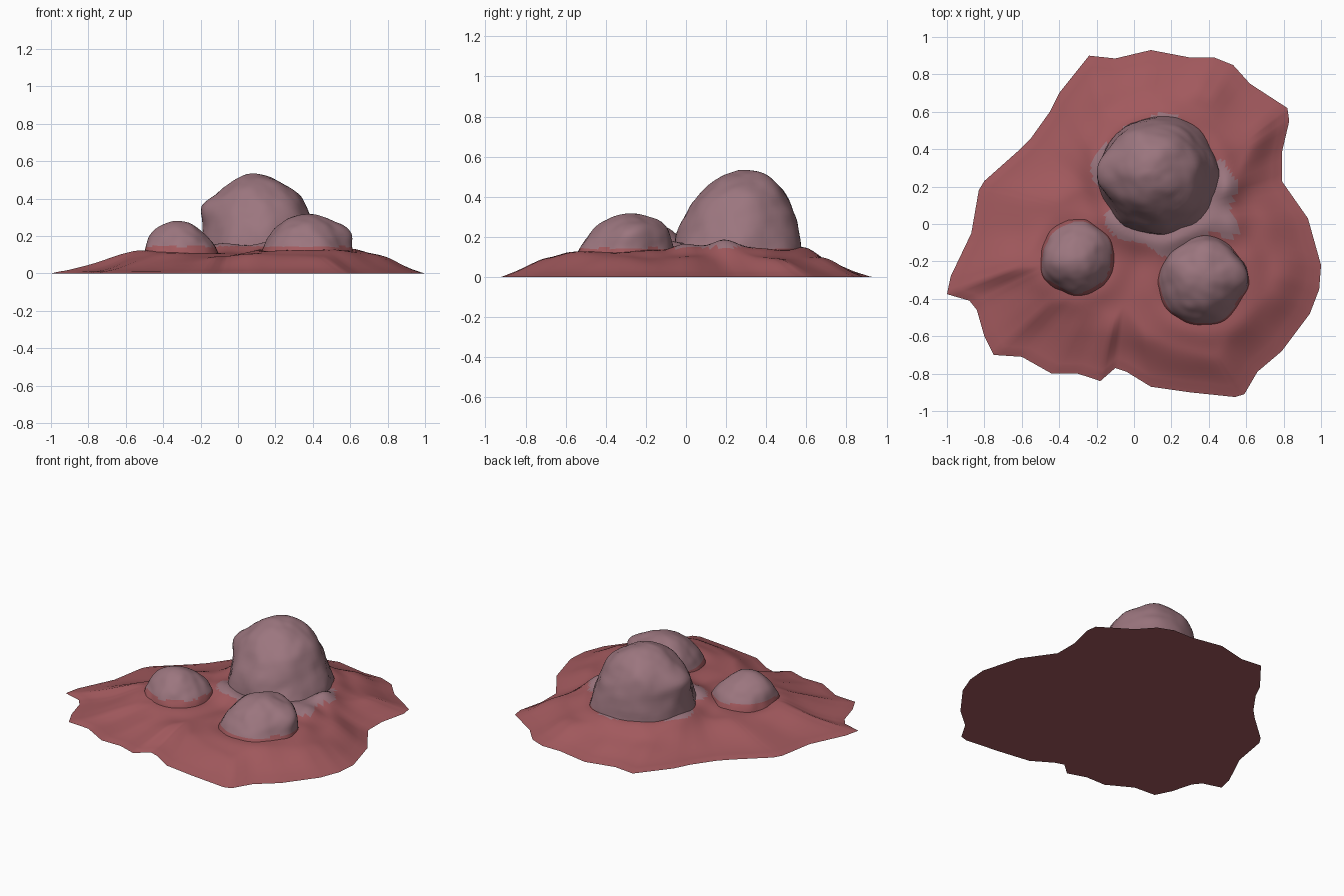
import bpy, bmesh, math
from mathutils import Vector, noise

if "Cube" in bpy.data.objects:
    bpy.data.objects.remove(bpy.data.objects["Cube"])


def material(name, col):
    m = bpy.data.materials.new(name)
    m.diffuse_color = (*col, 1)
    m.use_nodes = True
    m.node_tree.nodes["Principled BSDF"].inputs["Base Color"].default_value = m.diffuse_color
    return m


RED = material("flesh red", (0.36, 0.10, 0.11))
PINK = material("dusty pink", (0.33, 0.18, 0.21))

# outline of the patch, clockwise from the back
OUTLINE = [(-.24, .9), (-.1, .885), (.09, .93), (.3, .89), (.43, .89), (.53, .85),
           (.62, .75), (.82, .62), (.83, .55), (.79, .38), (.79, .23), (.93, .03),
           (1, -.22), (.99, -.35), (.94, -.48), (.79, -.68), (.66, -.79), (.59, -.91),
           (.54, -.925), (.3, -.9), (.09, -.87), (-.04, -.79), (-.1, -.77), (-.18, -.84),
           (-.3, -.8), (-.44, -.8), (-.6, -.71), (-.75, -.7), (-.8, -.6), (-.84, -.46),
           (-.88, -.41), (-1, -.375), (-.98, -.28), (-.87, -.05), (-.83, .18),
           (-.8, .23), (-.62, .39), (-.55, .46), (-.45, .6), (-.4, .7)]

# name, centre, radius, height, lean of the apex, bumps (angle, z, amount), collar height
DOMES = [("large_dome", (.14, .25), .33, .53, (-.04, .04), [(3.1, .36, .05)], .055),
         ("left_dome", (-.31, -.18), .212, .275, (0, 0), [], .02),
         ("right_dome", (.375, -.31), .255, .31, (-.01, .03), [(.1, .24, .05), (1.5, .26, .03)], .03)]


def wobble(x, y, z, scale):
    return noise.noise(Vector((x, y, z)) * scale)


def smooth(t):
    t = max(0, min(1, t))
    return t * t * (3 - 2 * t)


def finish(bm, name):
    bmesh.ops.recalc_face_normals(bm, faces=bm.faces)
    # pink above a fixed height, red below
    for f in bm.faces:
        f.material_index = int(f.calc_center_median().z > .145)
        f.smooth = True
    me = bpy.data.meshes.new(name)
    bm.to_mesh(me)
    bm.free()
    ob = bpy.data.objects.new(name, me)
    bpy.context.collection.objects.link(ob)
    me.materials.append(RED)
    me.materials.append(PINK)
    bpy.ops.object.select_all(action='DESELECT')
    ob.select_set(True)
    bpy.context.view_layer.objects.active = ob
    bpy.ops.object.shade_smooth_by_angle(angle=math.radians(50))


def ground_height(x, y, d):
    """Rises from the rim, with raised collars around the domes."""
    width = .4 - .16 * smooth((x + .5) / .8)
    rise = smooth(d / width)
    h = .085 * rise + .008 * smooth(d / .04)
    for _, (cx, cy), r, _, _, _, collar in DOMES:
        out = max(0, math.hypot(x - cx, y - cy) - r)
        h += collar * math.exp(-(out / .085) ** 2) * rise
    # two small swellings beside the large dome
    for cx, cy, a in ((.5, .19, .05), (.52, 0, .065)):
        h += a * math.exp(-((x - cx) ** 2 + (y - cy) ** 2) / .007)
    h += .02 * wobble(x, y, .3, 5) * rise
    return max(h, 0)


def patch():
    bm = bmesh.new()
    rim = []
    for i, p in enumerate(OUTLINE):
        q = OUTLINE[(i + 1) % len(OUTLINE)]
        rim += [Vector(p).lerp(Vector(q), k / 4) for k in range(4)]
    n, rings = len(rim), 44
    loops = []
    for j in range(rings):
        t = 1 - j / rings
        loops.append([bm.verts.new((p.x * t, p.y * t,
                      ground_height(p.x * t, p.y * t, (1 - t) * p.length * .92) if j else 0))
                      for p in rim])
    top = bm.verts.new((0, 0, ground_height(0, 0, .8)))
    bottom = bm.verts.new((0, 0, 0))
    for a, b in zip(loops, loops[1:]):
        for i in range(n):
            k = (i + 1) % n
            bm.faces.new((a[i], a[k], b[k], b[i]))
    for i in range(n):
        k = (i + 1) % n
        bm.faces.new((loops[-1][i], loops[-1][k], top))
        bm.faces.new((loops[0][k], loops[0][i], bottom))
    finish(bm, "ground_patch")


def dome(name, centre, radius, height, lean, bumps, _collar):
    bm = bmesh.new()
    n, rows = 64, 32
    loops = []
    for j in range(rows):
        e = math.pi / 2 * j / rows
        z = .01 + (height - .01) * math.sin(e) ** .97
        s = smooth(z / height)
        loop = []
        for i in range(n):
            a = 2 * math.pi * i / n
            c, d = math.cos(a), math.sin(a)
            r = radius * math.cos(e) ** .95
            for ba, bz, amt in bumps:
                da = (a - ba + math.pi) % (2 * math.pi) - math.pi
                r += amt * math.exp(-(da / .5) ** 2 - ((z - bz) / .07) ** 2)
            x, y = centre[0] + c * r + lean[0] * s, centre[1] + d * r + lean[1] * s
            # lumpy surface: broad lumps plus fine pebbling
            w = .022 * wobble(x, y, z, 6) + .006 * wobble(x, y, z, 17)
            w *= smooth(z / .1)
            k = math.sin(e)
            loop.append(bm.verts.new((x + c * w * math.cos(e), y + d * w * math.cos(e), z + w * k * .7)))
        loops.append(loop)
    tip = sum((v.co for v in loops[-1]), Vector()) / n
    top = bm.verts.new(tip + Vector((0, 0, .001)))
    for a, b in zip(loops, loops[1:]):
        for i in range(n):
            k = (i + 1) % n
            bm.faces.new((a[i], a[k], b[k], b[i]))
    for i in range(n):
        bm.faces.new((loops[-1][i], loops[-1][(i + 1) % n], top))
    bm.faces.new(loops[0][::-1])
    finish(bm, name)


patch()
for spec in DOMES:
    dome(*spec)
